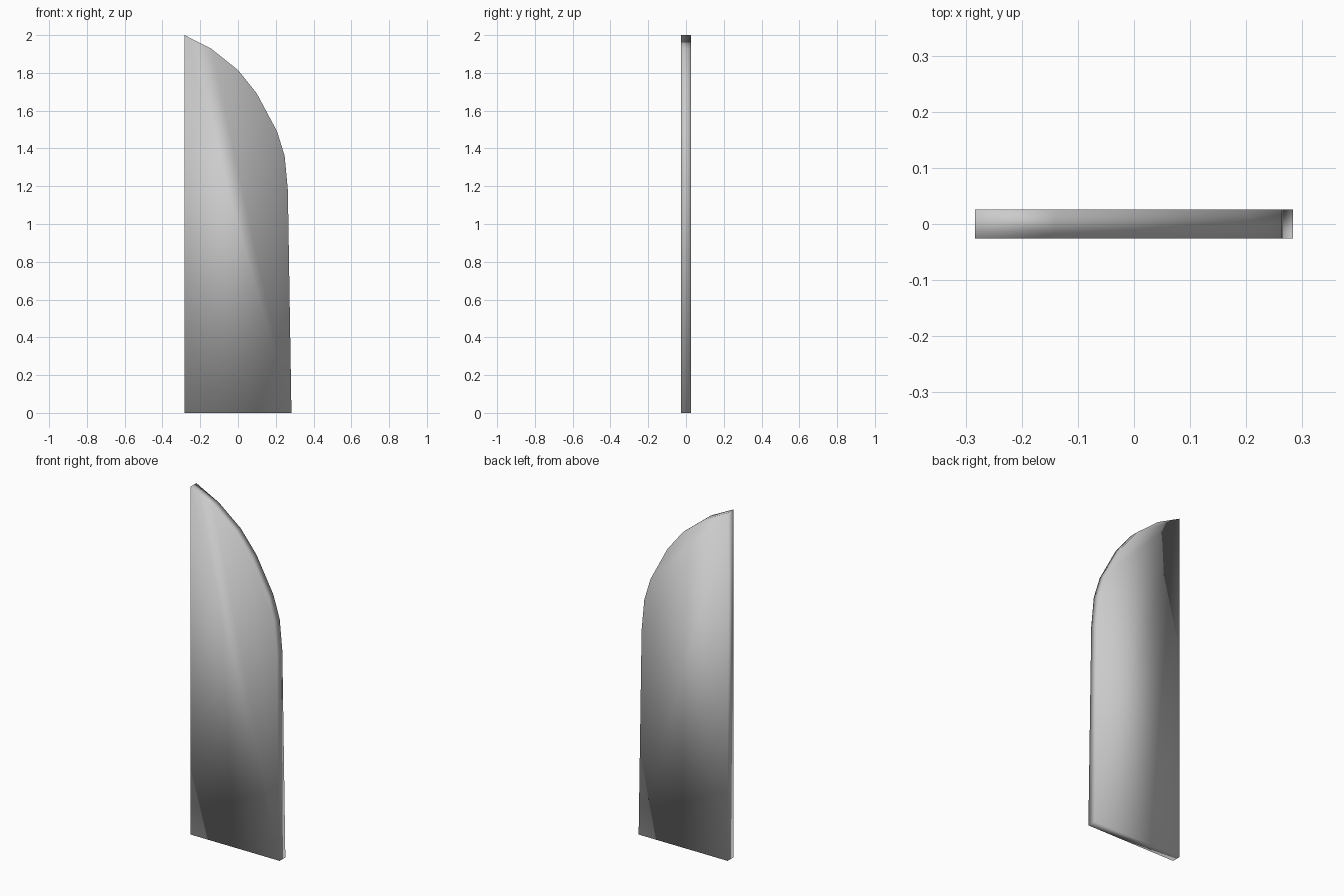
import bpy
import bmesh

if "Cube" in bpy.data.objects:
    bpy.data.objects.remove(bpy.data.objects["Cube"])

HALF_THICKNESS = 0.026

# Panel outline in the XZ plane, counter-clockwise seen from the front
profile = [(-0.283, 0.0), (0.283, 0.0), (0.264, 1.18), (0.247, 1.36),
           (0.207, 1.49), (0.10, 1.69), (0.0, 1.815), (-0.14, 1.927),
           (-0.283, 2.0)]

# Front face, extruded straight back to give the slab its thickness
bm = bmesh.new()
face = bm.faces.new([bm.verts.new((x, -HALF_THICKNESS, z)) for x, z in profile])
result = bmesh.ops.extrude_face_region(bm, geom=[face], use_keep_orig=True)
back = [g for g in result["geom"] if isinstance(g, bmesh.types.BMVert)]
bmesh.ops.translate(bm, verts=back, vec=(0, 2 * HALF_THICKNESS, 0))
bmesh.ops.recalc_face_normals(bm, faces=bm.faces)

# The whole slab is shaded smooth, including across its rim
for f in bm.faces:
    f.smooth = True

mesh = bpy.data.meshes.new("curved_panel")
bm.to_mesh(mesh)
bm.free()
panel = bpy.data.objects.new("curved_panel", mesh)
bpy.context.collection.objects.link(panel)
